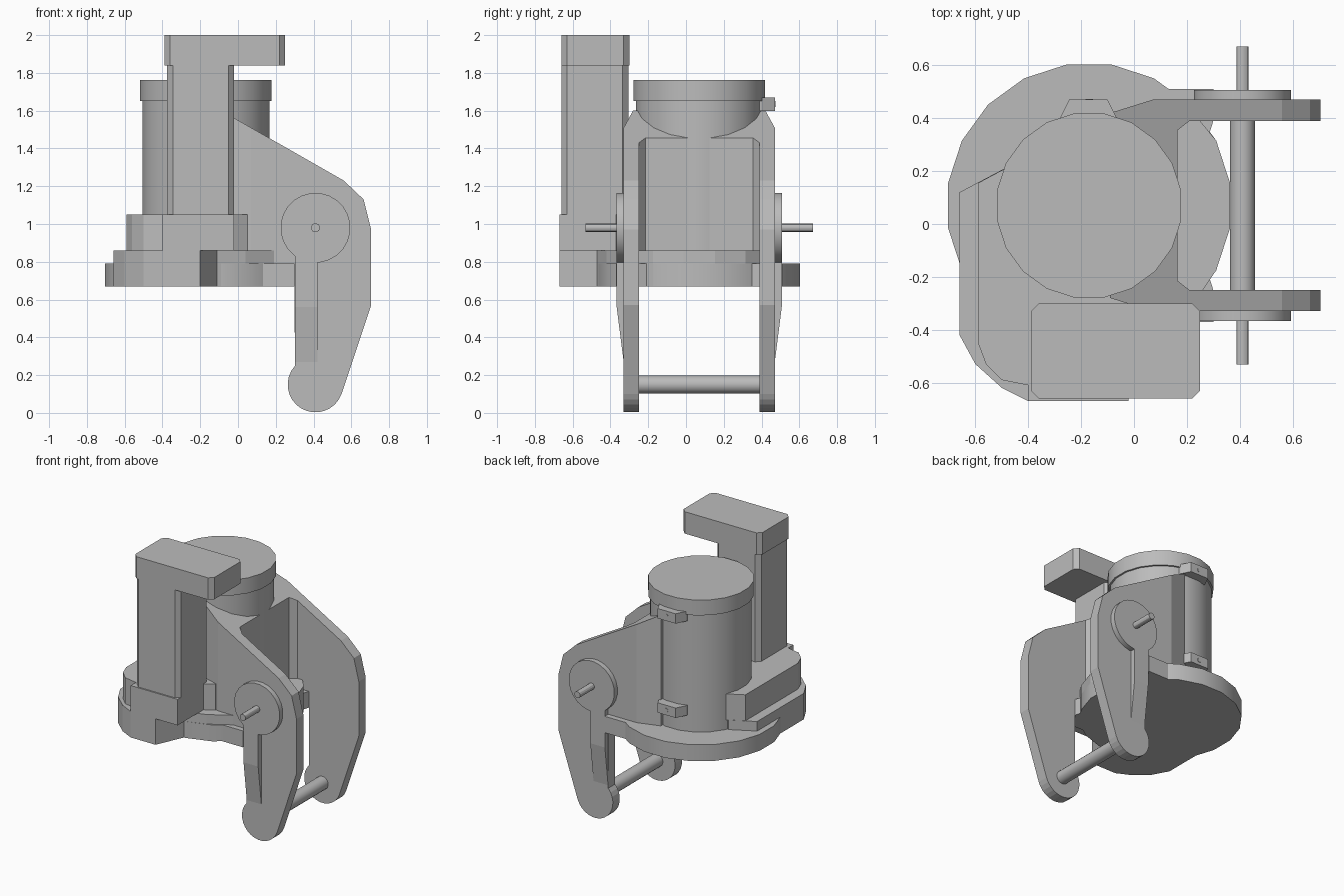
import bpy, bmesh, math
from mathutils import Vector

if "Cube" in bpy.data.objects:
    bpy.data.objects.remove(bpy.data.objects["Cube"])

GREY = (0.5, 0.5, 0.5, 1)
mat = bpy.data.materials.new("plain_grey")
mat.use_nodes = True
mat.diffuse_color = GREY
mat.node_tree.nodes["Principled BSDF"].inputs["Base Color"].default_value = GREY


def finish(bm, name):
    bmesh.ops.recalc_face_normals(bm, faces=bm.faces)
    mesh = bpy.data.meshes.new(name)
    bm.to_mesh(mesh)
    bm.free()
    mesh.materials.append(mat)
    ob = bpy.data.objects.new(name, mesh)
    bpy.context.collection.objects.link(ob)
    return ob


def prism(name, pts, lo, hi, axis="z"):
    """Extrude a 2D outline from lo to hi along an axis (outline is xy, xz or yz)."""
    place = {"z": lambda a, b, h: (a, b, h),
             "y": lambda a, b, h: (a, h, b),
             "x": lambda a, b, h: (h, a, b)}[axis]
    bm = bmesh.new()
    face = bm.faces.new([bm.verts.new(place(a, b, lo)) for a, b in pts])
    new = bmesh.ops.extrude_face_region(bm, geom=[face])["geom"]
    verts = [v for v in new if isinstance(v, bmesh.types.BMVert)]
    bmesh.ops.translate(bm, verts=verts, vec=Vector(place(0, 0, hi - lo)))
    return finish(bm, name)


def arc(cx, cy, r, start, end, steps):
    return [(cx + r * math.cos(math.radians(start + (end - start) * i / steps)),
             cy + r * math.sin(math.radians(start + (end - start) * i / steps)))
            for i in range(steps + 1)]


def disc(name, cx, cy, r, lo, hi, axis="z", sides=20):
    turn = 180 / sides
    ob = prism(name, arc(cx, cy, r, turn, 360 - turn, sides - 1), lo, hi, axis)
    bpy.ops.object.select_all(action="DESELECT")
    ob.select_set(True)
    bpy.context.view_layer.objects.active = ob
    bpy.ops.object.shade_smooth_by_angle(angle=math.radians(30))
    return ob


def chamfered(x0, x1, y0, y1, c):
    return [(x0 + c, y0), (x1 - c, y0), (x1, y0 + c), (x1, y1 - c),
            (x1 - c, y1), (x0 + c, y1), (x0, y1 - c), (x0, y0 + c)]


CX, CY = -0.17, 0.07      # axis of the drum
PX, PZ = 0.41, 0.98       # hinge axis

# Base plate with flat ledges reaching to the legs
disc("base_plate", CX, CY, 0.54, 0.67, 0.79)
prism("base_ledge", [(-0.1, -0.37), (0.3, -0.37), (0.3, -0.25), (0.2, 0.07),
                     (0.3, 0.39), (0.3, 0.51), (-0.1, 0.51)], 0.67, 0.79)
prism("base_step", [(0.1, -0.25), (0.26, -0.25)] + arc(CX, CY, 0.54, -27, 27, 3)
      + [(0.25, 0.39), (0.1, 0.39)], 0.67, 0.86)

# Stepped shoulder around the front left of the drum
prism("lower_shoulder", [(-0.49, 0.21), (-0.66, 0.12), (-0.66, -0.42), (-0.6, -0.53),
                         (-0.5, -0.62), (-0.4, -0.67), (-0.2, -0.67), (-0.11, -0.47),
                         (0.04, -0.42), (0.19, -0.33), (0.19, 0.1), (-0.2, 0.1)], 0.67, 0.86)
prism("upper_shoulder", [(-0.45, 0.23), (-0.59, 0.155), (-0.59, -0.45), (-0.56, -0.53),
                         (-0.5, -0.59), (-0.4, -0.61), (-0.02, -0.61), (-0.02, -0.37),
                         (0.05, -0.33), (0.05, 0.1), (-0.2, 0.1)], 0.86, 1.05)

# Drum and its cap
disc("drum", CX, CY, 0.34, 0.75, 1.66)
disc("drum_cap", CX, CY, 0.353, 1.65, 1.762)

# Column with an overhanging head
prism("column_foot", [(-0.4, -0.67), (-0.02, -0.67), (-0.02, -0.31), (-0.4, -0.31)], 0.86, 1.05)
prism("column", chamfered(-0.375, -0.02, -0.66, -0.305, 0.03), 1.05, 1.84)
prism("column_head", chamfered(-0.39, 0.25, -0.66, -0.3, 0.03), 1.84, 2.0)

# Yoke: plan outline trimmed by the side profile of the legs
half = [(0.165, 0.285), (0.21, 0.32), (0.71, 0.32), (0.71, 0.4), (0.07, 0.4), (-0.09, 0.35)]
plan = [(x, CY + y) for x, y in half] + [(x, CY - y) for x, y in reversed(half)]
yoke = prism("yoke", plan, -0.1, 1.8)
side = [(-0.15, 1.635), (0.56, 1.23), (0.665, 1.13), (0.705, 0.97), (0.705, 0.57)]
side += arc(PX, 0.15, 0.147, -20, -222, 16) + [(0.3, 0.67), (-0.15, 0.67)]
cutter = prism("yoke_cutter", side, -0.6, 0.7, "y")
trim = yoke.modifiers.new("trim", "BOOLEAN")
trim.operation = "INTERSECT"
trim.solver = "EXACT"
trim.object = cutter
bpy.context.view_layer.objects.active = yoke
bpy.ops.object.select_all(action="DESELECT")
yoke.select_set(True)
bpy.ops.object.modifier_apply(modifier=trim.name)
bpy.data.objects.remove(cutter)

# Hinge bosses, ribs and pins on the outside of both legs
for label, s in (("left", 1), ("right", -1)):
    def out(d):
        return CY + s * d
    disc(label + "_hinge_boss", PX, PZ, 0.185, out(0.39), out(0.437), "y", 24)
    disc(label + "_hinge_pin", PX, PZ, 0.024, out(0.43), out(0.602), "y", 12)
    prism(label + "_leg_rib", [(out(0.39), 0.9), (out(0.437), 0.9), (out(0.437), 0.56),
                               (out(0.4), 0.27), (out(0.39), 0.27)], 0.302, 0.42, "x")

# Rod joining the feet
disc("foot_rod", PX, 0.15, 0.048, -0.26, 0.4, "y", 16)

# Clips with screws at the back of the drum
for label, z in (("upper", 1.635), ("lower", 0.945)):
    prism(label + "_clip", [(-0.29, 0.36), (-0.28, 0.4), (-0.245, 0.47), (-0.1, 0.47),
                            (-0.065, 0.4), (-0.06, 0.36)], z - 0.036, z + 0.036)
    disc(label + "_clip_screw", CX, z, 0.015, 0.46, 0.473, "y", 10)
